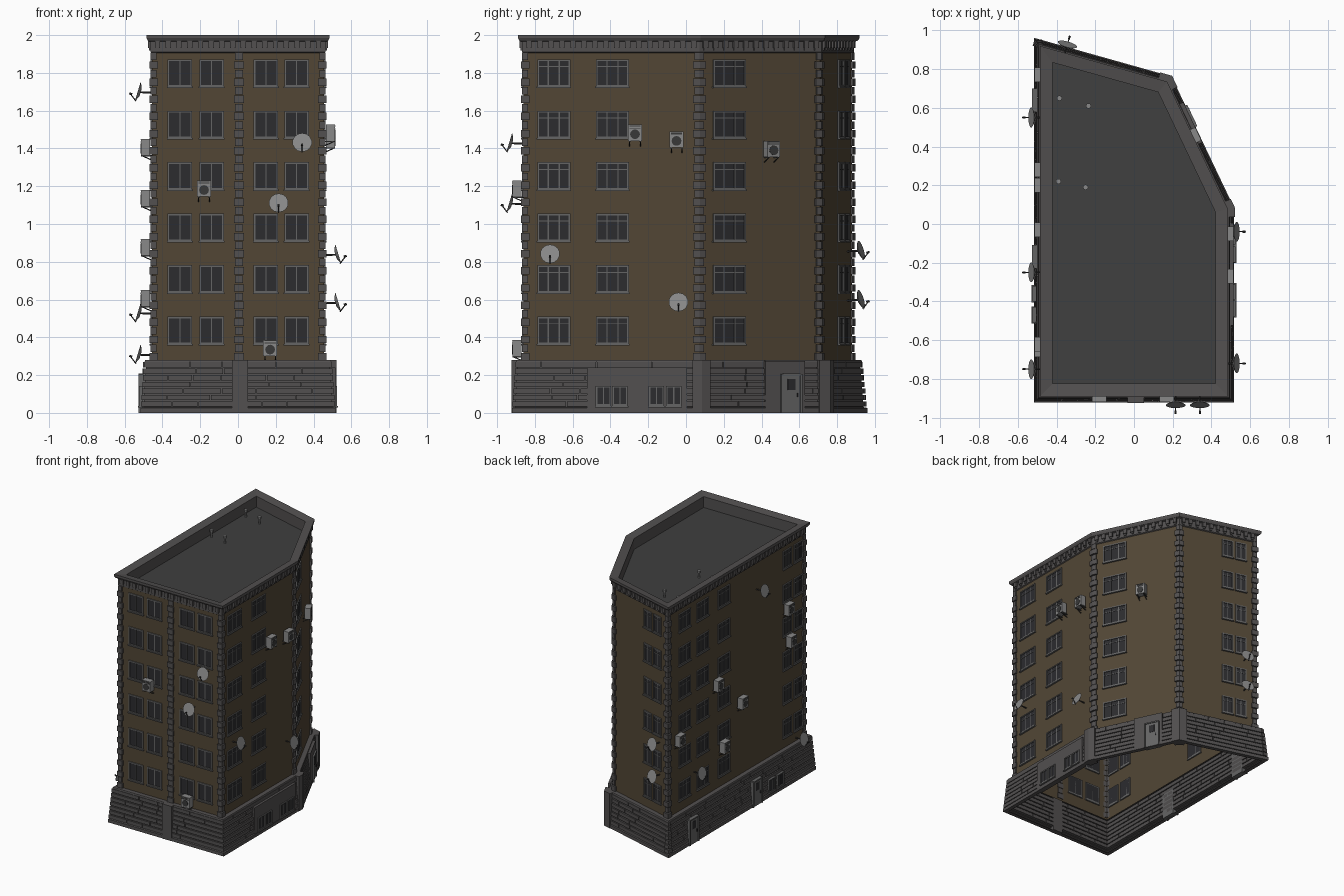
import bpy, bmesh, math, random
from mathutils import Vector, Matrix

if "Cube" in bpy.data.objects:
    bpy.data.objects.remove(bpy.data.objects["Cube"])

random.seed(4)
UP = Vector((0, 0, 1))
# wall footprint, counter-clockwise: front, right, diagonal, back, left
W = [Vector((x, y, 0)) for x, y in
     [(-.455, -.86), (.455, -.86), (.455, .07), (.15, .71), (-.455, .88)]]
N = len(W)
T = [(W[(i + 1) % N] - W[i]).normalized() for i in range(N)]
L = [(W[(i + 1) % N] - W[i]).length for i in range(N)]
NORM = [Vector((t.y, -t.x, 0)) for t in T]
FRONT, RIGHT, DIAG, BACK, LEFT = range(5)


def mat(name, c):
    m = bpy.data.materials.new(name)
    m.diffuse_color = (*c, 1)
    m.use_nodes = True
    m.node_tree.nodes["Principled BSDF"].inputs["Base Color"].default_value = m.diffuse_color
    return m


BRICK = mat("brown_wall", (.085, .062, .036))
STONE = mat("dark_stone", (.085, .08, .08))
ROOF = mat("roof_felt", (.05, .05, .05))
FRAME = mat("window_frame", (.13, .13, .13))
GLASS = mat("dark_glass", (.025, .025, .028))
METAL = mat("light_metal", (.25, .25, .25))
DARK = mat("dark_metal", (.04, .04, .04))


def finish(bm, name, m, recalc=True):
    if recalc:
        bmesh.ops.recalc_face_normals(bm, faces=bm.faces)
    me = bpy.data.meshes.new(name)
    bm.to_mesh(me)
    bm.free()
    me.materials.append(m)
    ob = bpy.data.objects.new(name, me)
    bpy.context.collection.objects.link(ob)
    return ob


def corner(i, d):
    a, b = NORM[i - 1], NORM[i]
    return W[i] + (a + b) / (1 + a.dot(b)) * d


def sweep(name, prof, m):
    """Sweep an (offset, z) profile round the footprint."""
    bm = bmesh.new()
    rings = [[bm.verts.new(corner(i, d) + UP * z) for i in range(N)] for d, z in prof]
    for r, q in zip(rings, rings[1:]):
        for i in range(N):
            j = (i + 1) % N
            bm.faces.new((r[i], r[j], q[j], q[i]))
    return finish(bm, name, m, False)


def pos(e, s, d, z):
    return W[e] + T[e] * s + NORM[e] * d + UP * z


def box(bm, e, s, z, w, h, d0, d1):
    """Box on wall e, centred at s along the wall and height z."""
    M = Matrix((T[e], NORM[e], UP)).transposed().to_4x4()
    M.translation = pos(e, s, (d0 + d1) / 2, z)
    bmesh.ops.create_cube(bm, size=1, matrix=M @ Matrix.Diagonal((w, d1 - d0, h, 1)))


def rod(bm, a, b, r, n=6, r2=None):
    M = Matrix.Translation((a + b) / 2) @ (b - a).to_track_quat('Z', 'Y').to_matrix().to_4x4()
    bmesh.ops.create_cone(bm, cap_ends=True, segments=n, radius1=r,
                          radius2=r if r2 is None else r2, depth=(b - a).length, matrix=M)


def corner_block(bm, i, w, d, z0, z1):
    """Block wrapped round footprint corner i."""
    a, b = NORM[i - 1], NORM[i]
    pts = [W[i] - T[i - 1] * w, W[i] - T[i - 1] * w + a * d, corner(i, d),
           W[i] + T[i] * w + b * d, W[i] + T[i] * w, corner(i, -.005)]
    lo, hi = ([bm.verts.new(p + UP * z) for p in pts] for z in (z0, z1))
    bm.faces.new(lo[::-1])
    bm.faces.new(hi)
    for k in range(6):
        bm.faces.new((lo[k], lo[k - 1], hi[k - 1], hi[k]))


# main shell, cornice with parapet, roof deck
sweep("walls", [(0, .26), (0, 1.93)], BRICK)
sweep("cornice", [(0, 1.905), (.008, 1.91), (.008, 1.965), (.022, 1.97), (.03, 1.985),
                  (.03, 2.0), (-.035, 1.99), (-.035, 1.9)], STONE)
bm = bmesh.new()
bm.faces.new([bm.verts.new(corner(i, -.034) + UP * 1.902) for i in range(N)])
finish(bm, "roof_deck", ROOF, False)

# brackets under the cornice
bm = bmesh.new()
for e in range(N):
    n = round(L[e] / .058)
    for k in range(n):
        s = (k + .5) * L[e] / n
        box(bm, e, s, 1.95, .028, .036, .004, .022)
        box(bm, e, s, 1.927, .018, .016, .004, .015)
finish(bm, "cornice_brackets", STONE)

# roof vent pipes
bm = bmesh.new()
for x, y in [(-.385, .65), (-.235, .61), (-.39, .22), (-.25, .19)]:
    p = Vector((x, y, 1.9))
    rod(bm, p, p + UP * .055, .008, 8)
    rod(bm, p + UP * .045, p + UP * .062, .014, 8)
finish(bm, "roof_vents", METAL)

# quoin strips on the corners and up the middle of the front
bm = bmesh.new()
count, z0, z1 = 36, .275, 1.91
step = (z1 - z0) / count
for k in range(count):
    w, d = ((.032, .014), (.024, .009))[k % 2]
    z = z0 + k * step
    for i in range(N):
        corner_block(bm, i, w, d, z + .003, z + step - .003)
    box(bm, FRONT, .46, z + step / 2, w * 1.7, step - .006, -.005, d)
finish(bm, "quoins", STONE)

# stone base: battered backing, plinth and staggered courses
sweep("base_core", [(.03, 0), (.062, 0), (.062, .026), (.046, .03), (.03, .27), (.04, .27),
                    (.036, .28), (0, .28)], STONE)
bm = bmesh.new()
rows = 7
ch = (.272 - .03) / rows
for r in range(rows):
    d = .058 - .016 * r / (rows - 1)
    for e in range(N):
        a = -d * math.tan(NORM[e - 1].angle(NORM[e]) / 2)
        end = L[e] + d * math.tan(NORM[e].angle(NORM[(e + 1) % N]) / 2)
        while a < end - .001:
            b = a + random.uniform(.12, .3)
            if end - b < .08:
                b = end
            box(bm, e, (a + b) / 2, .03 + (r + .5) * ch, b - a - (.005 if b < end else 0),
                ch - .007, .02, d)
            a = b
finish(bm, "base_courses", STONE)

# base piers and flat rendered panels
bm = bmesh.new()
box(bm, FRONT, .465, .14, .085, .28, .02, .064)
for i in (2, 3):
    corner_block(bm, i, .035, .066, 0, .28)
box(bm, RIGHT, .60, .12, .53, .24, .02, .06)
diag_s = lambda y: (y - .07) / T[DIAG].y
box(bm, DIAG, diag_s(.5), .14, .23, .27, .02, .06)
finish(bm, "base_piers", STONE)

# windows
frames, glass = bmesh.new(), bmesh.new()


def window(e, s, z, w, h, panes, d=0, transom=True):
    t = .009
    box(glass, e, s, z, w - t, h - t, d - .01, d + .002)
    for k in (-1, 1):
        box(frames, e, s + k * (w - t) / 2, z, t, h, d - .01, d + .008)
        box(frames, e, s, z + k * (h - t) / 2, w - 2 * t, t, d - .01, d + .008)
    for k in range(1, panes):
        box(frames, e, s - w / 2 + w * k / panes, z, .006, h - 2 * t, d - .01, d + .005)
    if transom:
        box(frames, e, s, z + h * .24, w - 2 * t, .005, d - .01, d + .005)
    box(frames, e, s, z - h / 2 - .004, w + .008, .008, d - .01, d + .014)


columns = [(FRONT, x + .455, .13, 2) for x in (-.308, -.14, .148, .31)]
columns += [(RIGHT, y + .86, .175, 3) for y in (-.70, -.39)]
columns += [(DIAG, diag_s(.228), .19, 3)]
columns += [(BACK, L[BACK] * f, .09, 2) for f in (.635, .81)]
columns += [(LEFT, .88 - y, w, 3) for y, w in
            ((.67, .15), (.44, .15), (.17, .15), (-.64, .11), (-.78, .11))]
for e, s, w, n in columns:
    for k in range(6):
        window(e, s, .437 + k * .2725, w, .145, n, transom=n == 3 or e == BACK)
for y in (-.437, -.35, -.157, -.065):
    window(RIGHT, y + .86, .09, .082, .105, 2, .06, False)
for y in (-.36, -.47):
    window(LEFT, .88 - y, .09, .082, .105, 2, .06, False)

# entrance doors: slab, frame, small window, handle
doors = bmesh.new()
for e, s in ((DIAG, diag_s(.53)), (LEFT, .24), (LEFT, 1.05)):
    box(doors, e, s, .1, .105, .2, .02, .066)
    for k in (-1, 1):
        box(frames, e, s + k * .056, .103, .01, .206, .02, .072)
    box(frames, e, s, .203, .102, .01, .02, .072)
    box(glass, e, s, .15, .045, .06, .05, .068)
    box(glass, e, s + .035, .095, .006, .02, .05, .073)
finish(frames, "window_frames", FRAME)
finish(glass, "window_glass", GLASS)
finish(doors, "doors", FRAME)

# air conditioners: body, fan, support brackets
body, trim = bmesh.new(), bmesh.new()
for e, s, z in [(FRONT, .275, 1.18), (FRONT, .625, .335), (RIGHT, .59, 1.475),
                (RIGHT, .81, 1.44), (DIAG, diag_s(.44), 1.39), (LEFT, .11, .87),
                (LEFT, .6, 1.13), (LEFT, .68, .6), (LEFT, .91, .87),
                (LEFT, 1.5, 1.4), (LEFT, 1.53, 1.13)]:
    box(body, e, s, z + .008, .075, .085, .012, .058)
    rod(trim, pos(e, s, .056, z), pos(e, s, .06, z), .026, 12)
    for k in range(3):
        box(trim, e, s, z + .032 + k * .007, .06, .003, .05, .06)
    for k in (-.028, .028):
        box(trim, e, s + k, z - .038, .006, .007, 0, .058)
        rod(trim, pos(e, s + k, 0, z - .062), pos(e, s + k, .05, z - .04), .003)
finish(body, "air_conditioners", METAL)
finish(trim, "air_conditioner_trim", DARK)

# satellite dishes: shallow bowl, wall arm, receiver arm
bowl, arms = bmesh.new(), bmesh.new()
for e, s, z in [(FRONT, .795, 1.43), (FRONT, .67, 1.11), (RIGHT, .14, .84),
                (RIGHT, .82, .585), (BACK, L[BACK] * .85, .86), (BACK, L[BACK] * .85, .6),
                (LEFT, .33, .53), (LEFT, 1.13, 1.70), (LEFT, 1.63, .31)]:
    c = pos(e, s, .07, z)
    ax = (NORM[e] + UP * .3).normalized()
    rod(bowl, c - ax * .01, c, .02, 14, .043)
    rod(bowl, c, c + ax * .006, .043, 14, .052)
    rod(arms, pos(e, s, 0, z - .005), c - ax * .008, .005)
    tip = pos(e, s, .115, z - .01)
    rod(arms, pos(e, s, .085, z - .05), tip, .003)
    rod(arms, tip - ax * .01, tip + ax * .006, .006)
finish(bowl, "satellite_dishes", METAL)
finish(arms, "dish_arms", DARK)
